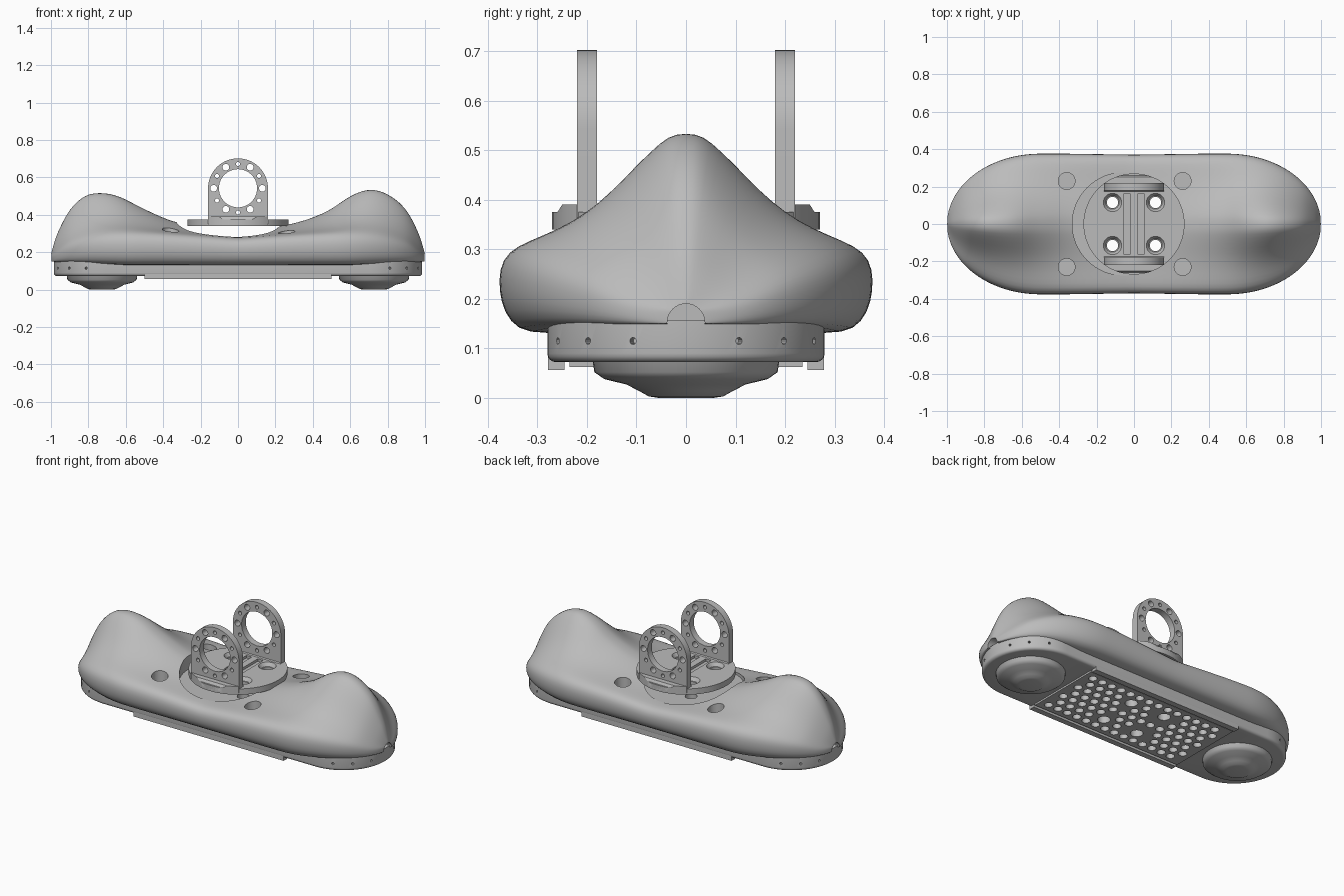
import bpy, bmesh
from math import pi, sin, cos, sqrt, hypot
from mathutils import Matrix, Vector

cube = bpy.data.objects.get("Cube")
if cube:
    bpy.data.objects.remove(cube, do_unlink=True)

grey = bpy.data.materials.new("mid grey")
grey.use_nodes = True
COLOUR = (0.5, 0.5, 0.5, 1)
grey.diffuse_color = COLOUR
grey.node_tree.nodes["Principled BSDF"].inputs["Base Color"].default_value = COLOUR

ALONG_X = Matrix(((0, 0, 1), (1, 0, 0), (0, 1, 0))).to_4x4()
ALONG_Y = Matrix(((1, 0, 0), (0, 0, -1), (0, 1, 0))).to_4x4()


def make(name, bm):
    bmesh.ops.recalc_face_normals(bm, faces=bm.faces[:])
    mesh = bpy.data.meshes.new(name)
    bm.to_mesh(mesh)
    bm.free()
    mesh.materials.append(grey)
    ob = bpy.data.objects.new(name, mesh)
    bpy.context.collection.objects.link(ob)
    return ob


def activate(ob):
    bpy.ops.object.select_all(action='DESELECT')
    ob.select_set(True)
    bpy.context.view_layer.objects.active = ob


def modify(ob, kind, **settings):
    activate(ob)
    mod = ob.modifiers.new(kind.lower(), kind)
    for key, value in settings.items():
        setattr(mod, key, value)
    bpy.ops.object.modifier_apply(modifier=mod.name)


def combine(ob, other, operation='DIFFERENCE'):
    modify(ob, 'BOOLEAN', object=other, operation=operation, solver='EXACT')
    bpy.data.objects.remove(other, do_unlink=True)


def smooth(ob, angle=0.6):
    activate(ob)
    bpy.ops.object.shade_smooth_by_angle(angle=angle)


def prism(name, outline, low, high, frame=Matrix()):
    """Extrude a flat outline from low to high, then turn it into place."""
    bm = bmesh.new()
    face = bm.faces.new([bm.verts.new((x, y, low)) for x, y in outline])
    top = bmesh.ops.extrude_face_region(bm, geom=[face])["geom"]
    bmesh.ops.translate(bm, vec=(0, 0, high - low),
                        verts=[v for v in top if isinstance(v, bmesh.types.BMVert)])
    bm.transform(frame)
    return make(name, bm)


def arc(cx, cy, r, start, end, n):
    return [(cx + r * cos(start + (end - start) * i / n),
             cy + r * sin(start + (end - start) * i / n)) for i in range(n + 1)]


def circle(r, n=64, cx=0):
    return arc(cx, 0, r, 0, 2 * pi * (n - 1) / n, n - 1)


def rectangle(x, y):
    return [(-x, -y), (x, -y), (x, y), (-x, y)]


def drill(ob, holes, sides=20):
    """Cut round holes given as (centre, axis, radius, length, outer radius)."""
    bm = bmesh.new()
    for centre, axis, r, length, r2 in holes:
        turn = Vector(axis).to_track_quat('Z', 'Y').to_matrix().to_4x4()
        bmesh.ops.create_cone(bm, cap_ends=True, segments=sides, radius1=r, radius2=r2,
                              depth=length, matrix=Matrix.Translation(centre) @ turn)
    combine(ob, make("hole_cutter", bm))


def curve(points, x):
    """Smooth interpolation through (x, value) points."""
    i = max([k for k in range(len(points) - 1) if points[k][0] <= x] or [0])
    (xa, a), (xb, b) = points[i], points[i + 1]

    def slope(k):
        p, q = points[max(k - 1, 0)], points[min(k + 1, len(points) - 1)]
        return (q[1] - p[1]) / (q[0] - p[0])
    d = xb - xa
    t = min(max((x - xa) / d, 0), 1)
    return ((1 + 2 * t) * (1 - t) ** 2 * a + t * (1 - t) ** 2 * d * slope(i)
            + t * t * (3 - 2 * t) * b + t * t * (t - 1) * d * slope(i + 1))


# Outer shell: bell-shaped sections lofted along x
RIDGE = [(-1, .19), (-.97, .29), (-.9, .425), (-.82, .5), (-.74, .517), (-.64, .5),
         (-.5, .43), (-.33, .36), (0, .31), (.3, .355), (.48, .42), (.6, .5), (.7, .535),
         (.8, .51), (.9, .425), (.97, .29), (1, .19)]
SHOULDER = [(0, .275), (.4, .3), (.7, .3), (.9, .25), (1, .175)]
BELL = [(.85, .07), (.7, .18), (.56, .32), (.42, .51), (.28, .74), (.14, .94), (.06, 1)]
SIDE = [(.4, 0), (.78, 0), (.9, .04), (.975, .25), (1, .5), (1, .75), (.955, .95)]
bm = bmesh.new()
rings = []
STATIONS = 56
for i in range(STATIONS + 1):
    x = .999 * sin(pi / 2 * (2 * i / STATIONS - 1))
    far = max(abs(x) - .5, 0) / .5
    w = .377 * sqrt(1 - far * far) - .006 * (1 - min(abs(x) / .4, 1))
    top, mid = curve(RIDGE, x), curve(SHOULDER, abs(x))
    low = .13 + .025 * max(far - .2, 0)
    half = [(u * w, low + v * (mid - low)) for u, v in SIDE]
    half += [(u * w, mid + v * (top - mid)) for u, v in BELL]
    section = half + [(-y, z) for y, z in reversed(half)]
    rings.append([bm.verts.new((x, y, z)) for y, z in section])
for a, b in zip(rings, rings[1:]):
    for k in range(len(a)):
        n = (k + 1) % len(a)
        bm.faces.new((a[k], a[n], b[n], b[k]))
bm.faces.new(rings[0])
bm.faces.new(rings[-1])
shell = make("shell", bm)
modify(shell, 'SUBSURF', levels=1)

BOLTS = [(x, y) for x in (-.115, .115) for y in (-.115, .115)]
Z = (0, 0, 1)
combine(shell, prism("pocket_cutter", circle(.275, 64, -.055), .28, .7))
drill(shell, [((x, y, .2), Z, .033, .5, .033) for x, y in BOLTS])
drill(shell, [((x, y, .4), Z, .045, .3, .045) for x in (-.36, .26) for y in (-.23, .23)], 32)
drill(shell, [((s, 0, .152), (1, 0, 0), .038, .12, .038) for s in (-1, 1)], 32)
smooth(shell)

# Sole with a rounded lower edge and a perforated middle
outline = arc(.705, 0, .28, -pi / 2, pi / 2, 32) + arc(-.705, 0, .28, pi / 2, 3 * pi / 2, 32)
sole = prism("sole", outline, .072, .157)
bm = bmesh.new()
bm.from_mesh(sole.data)
rim = [e for e in bm.edges if all(v.co.z < .1 for v in e.verts)]
bmesh.ops.bevel(bm, geom=rim, offset=.018, segments=4, profile=.5, affect='EDGES')
bm.to_mesh(sole.data)
bm.free()
combine(sole, prism("grate", rectangle(.5, .235), .062, .12), 'UNION')
holes = []
for row in range(-3, 4):
    for col in range(-7, 7):
        x, y = (col + .5 * (row % 2) + .25) * .066, row * .062
        if abs(x) < .47 and all(hypot(x - bx, y - by) > .068 for bx, by in BOLTS):
            holes.append(((x, y, .08), Z, .024, .07, .024))
drill(sole, holes, 12)
drill(sole, [((x, y, .1), Z, .035, .3, .035) for x, y in BOLTS])
pins = []
for s in (-1, 1):
    for k in range(-3, 4):
        a = k * pi / 8
        if k:
            pins.append(((s * (.705 + .28 * cos(a)), .28 * sin(a), .115),
                         (s * cos(a), sin(a), 0), .007, .04, .007))
drill(sole, pins, 10)
smooth(sole)

# Edge rails under the sole
for side, sign in (("front", -1), ("back", 1)):
    ys = [(.245, .08), (.245, .056), (.279, .056), (.279, .1)]
    prism(side + "_rail", [(sign * y, z) for y, z in ys], -.5, .5, ALONG_X)

# Stepped round pads
PAD = [(.2, .085), (.188, .072), (.185, .052), (.165, .038), (.12, .027),
       (.095, .014), (.075, .003), (.055, 0)]
for side, sign in (("right", -1), ("left", 1)):
    bm = bmesh.new()
    loops = [[bm.verts.new((x + sign * .727, y, z)) for x, y in circle(r, 48)] for r, z in PAD]
    for a, b in zip(loops, loops[1:]):
        for k in range(48):
            bm.faces.new((a[k], a[k - 1], b[k - 1], b[k]))
    bm.faces.new(loops[0])
    bm.faces.new(loops[-1])
    smooth(make(side + "_pad", bm), .9)

# Round mounting plate with slots and countersunk bolt holes
plate = prism("mounting_plate", circle(.27), .34, .375)
for x in (-.038, .038):
    combine(plate, prism("slot_cutter", [(x + u, v) for u, v in rectangle(.018, .16)], .36, .4))
drill(plate, [((x, y, .355), Z, .03, .1, .03) for x, y in BOLTS], 24)
drill(plate, [((x, y, .367), Z, .036, .026, .052) for x, y in BOLTS], 24)
smooth(plate)

# Pair of ring brackets with their feet
for side, sign in (("front", -1), ("back", 1)):
    arch = [(-.16, .35), (.16, .35)] + arc(0, .542, .16, 0, pi, 32)
    y = -sign * .2
    ring = prism(side + "_ring_bracket", arch, y - .02, y + .02, ALONG_Y)
    Y = (0, 1, 0)
    drill(ring, [((0, sign * .2, .542), Y, .102, .1, .102)], 64)
    dots = []
    for k in range(12):
        r = .011 if k % 2 else .018
        dots.append(((.13 * cos(k * pi / 6), sign * .2, .542 + .13 * sin(k * pi / 6)), Y, r, .1, r))
    drill(ring, dots, 16)
    smooth(ring)
    foot = [(.165, .345), (.27, .345), (.27, .358), (.25, .39), (.19, .39), (.175, .376)]
    block = prism(side + "_bracket_foot", [(sign * y, z) for y, z in foot], -.16, .16, ALONG_X)
    combine(block, prism("trim", circle(.27), .3, .5), 'INTERSECT')
    smooth(block)
